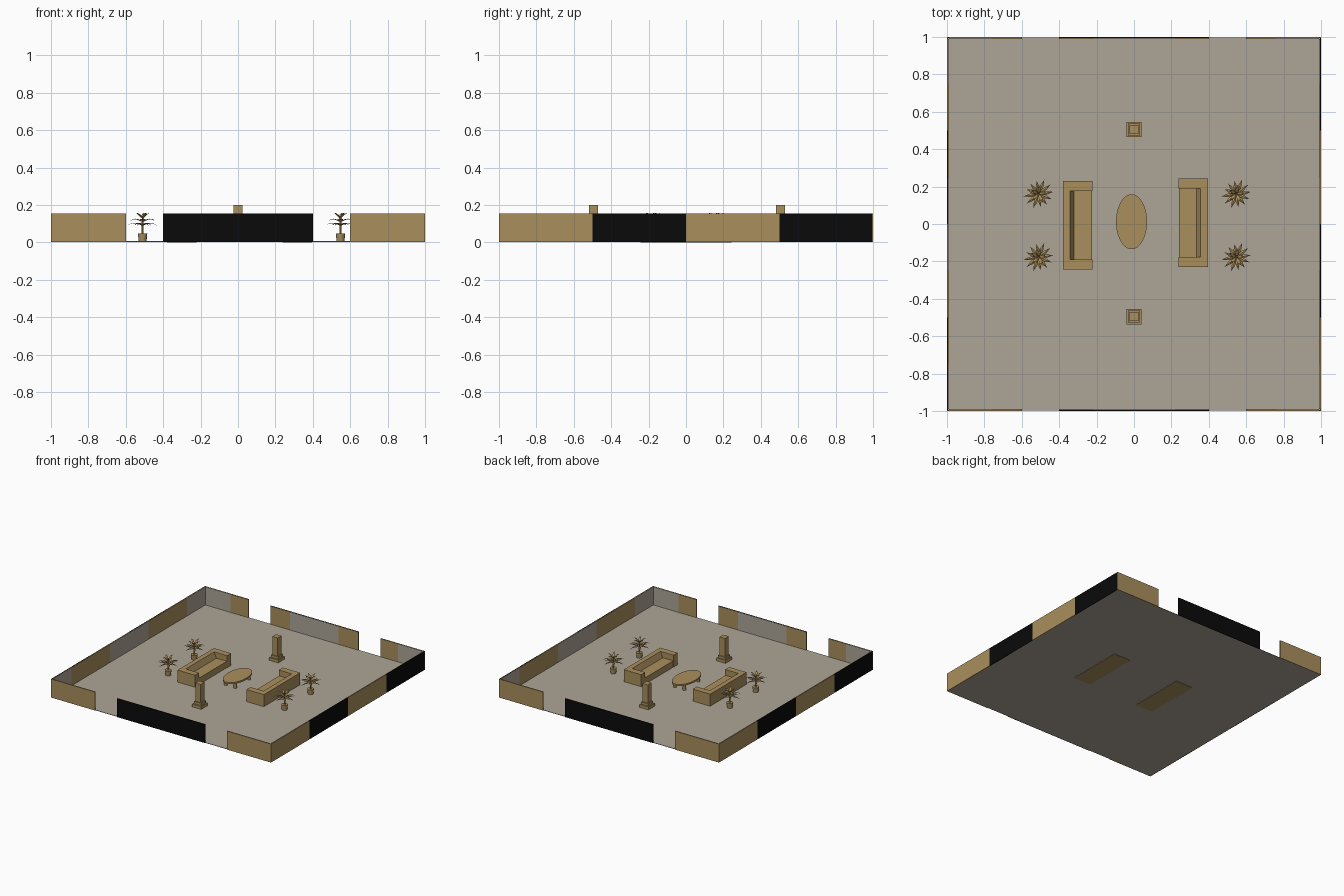
import bpy, bmesh, math
from mathutils import Vector

if "Cube" in bpy.data.objects:
    bpy.data.objects.remove(bpy.data.objects["Cube"])


def material(name, rgb):
    m = bpy.data.materials.new(name)
    m.diffuse_color = (*rgb, 1)
    m.use_nodes = True
    m.node_tree.nodes["Principled BSDF"].inputs["Base Color"].default_value = m.diffuse_color
    return m


TAN = material("tan", (0.40, 0.275, 0.11))
GREY = material("warm_grey", (0.42, 0.375, 0.31))
BLACK = material("black", (0.003, 0.003, 0.003))


def finish(name, bm, mat, loc=(0, 0, 0), rot=0):
    me = bpy.data.meshes.new(name)
    bm.to_mesh(me)
    bm.free()
    me.materials.append(mat)
    ob = bpy.data.objects.new(name, me)
    ob.location = loc
    ob.rotation_euler.z = rot
    bpy.context.collection.objects.link(ob)
    return ob


def add_box(bm, x0, x1, y0, y1, z0, z1):
    x0, x1 = sorted((x0, x1))
    y0, y1 = sorted((y0, y1))
    for v in bmesh.ops.create_cube(bm, size=1)["verts"]:
        v.co = Vector((x1 if v.co.x > 0 else x0, y1 if v.co.y > 0 else y0,
                       z1 if v.co.z > 0 else z0))


def box(name, mat, *dims):
    bm = bmesh.new()
    add_box(bm, *dims)
    return finish(name, bm, mat)


def add_cone(bm, r0, r1, z0, z1, x=0, y=0, n=16):
    res = bmesh.ops.create_cone(bm, cap_ends=True, segments=n, radius1=r0,
                                radius2=r1, depth=z1 - z0)
    bmesh.ops.translate(bm, verts=res["verts"], vec=(x, y, (z0 + z1) / 2))


# floor slab
box("floor", GREY, -0.996, 0.996, -0.996, 0.996, 0.003, 0.006)

# walls: coloured outside skin plus thin inside lining; opposite walls are half-turn copies
Z0, Z1 = 0.003, 0.155
OUT, MID, INN = 1.0, 0.994, 0.990
back_outer = [(-1, -0.6, TAN), (-0.4, 0.4, BLACK), (0.6, 1, TAN)]
back_inner = [(-0.99, -0.76, GREY), (-0.76, -0.6, TAN), (-0.4, -0.22, TAN), (-0.22, 0.22, GREY),
              (0.22, 0.4, TAN), (0.6, 0.76, TAN), (0.76, 0.99, GREY)]
side_outer = [(-0.994, -0.5, BLACK), (-0.5, 0, TAN), (0, 0.5, BLACK), (0.5, 0.994, TAN)]
side_inner = [(-0.99, -0.75, GREY), (-0.75, -0.25, TAN), (-0.25, 0.25, GREY),
              (0.25, 0.75, TAN), (0.75, 0.99, GREY)]
for s, end, side in ((1, "back", "left"), (-1, "front", "right")):
    for a, b, m in back_outer:
        box(end + "_wall", m, s * a, s * b, s * MID, s * OUT, Z0, Z1)
    for a, b, m in back_inner:
        box(end + "_wall_lining", m, s * a, s * b, s * INN, s * MID, Z0, Z1 - 0.0005)
    for a, b, m in side_outer:
        box(side + "_wall", m, -s * OUT, -s * MID, s * a, s * b, Z0, Z1)
    for a, b, m in side_inner:
        box(side + "_wall_lining", m, -s * MID, -s * INN, s * a, s * b, Z0, Z1 - 0.0005)


# sofas: arms, seat and a back with a sloping front
def sofa(name, x, y, rot):
    bm = bmesh.new()
    for s in (-1, 1):
        add_box(bm, -0.079, 0.079, s * 0.184, s * 0.236, 0, 0.105)
    add_box(bm, -0.079, 0.076, -0.184, 0.184, 0, 0.058)
    profile = [(-0.079, 0.058), (-0.019, 0.058), (-0.040, 0.105), (-0.079, 0.105)]
    face = bm.faces.new([bm.verts.new((px, -0.184, pz)) for px, pz in profile])
    ext = bmesh.ops.extrude_face_region(bm, geom=[face], use_keep_orig=True)
    bmesh.ops.translate(bm, vec=(0, 0.368, 0),
                        verts=[v for v in ext["geom"] if isinstance(v, bmesh.types.BMVert)])
    bmesh.ops.recalc_face_normals(bm, faces=bm.faces)
    finish(name, bm, TAN, (x, y, 0), rot)


sofa("left_sofa", -0.301, -0.007, 0)
sofa("right_sofa", 0.316, 0.007, math.pi)

# oval table with four round legs
bm = bmesh.new()
add_cone(bm, 1, 1, 0.05, 0.063, n=40)
bmesh.ops.scale(bm, vec=(0.083, 0.147, 1), verts=bm.verts)
finish("table_top", bm, TAN, (-0.013, 0.012, 0))
bm = bmesh.new()
for sx in (-1, 1):
    for sy in (-1, 1):
        add_cone(bm, 0.012, 0.012, 0.006, 0.051, sx * 0.043, sy * 0.09)
finish("table_legs", bm, TAN, (-0.013, 0.012, 0))

# stepped display pillars
for y in (-0.5, 0.5):
    bm = bmesh.new()
    for w, z0, z1 in ((0.041, 0.006, 0.03), (0.032, 0.03, 0.05), (0.024, 0.05, 0.2)):
        add_box(bm, -w, w, -w, w, z0, z1)
    finish("pillar", bm, TAN, (0, y + 0.005, 0))


# potted palms: pot, stem and tiers of arching, folded leaves
def leaf(bm, angle, length, z, rise, droop, width):
    d = Vector((math.cos(angle), math.sin(angle), 0))
    side = Vector((-d.y, d.x, 0))
    prev = None
    for i in range(6):
        t = i / 5
        mid = d * (0.003 + length * t) + Vector((0, 0, z + rise * t - droop * t * t))
        w = width * (0.15 + math.sin(math.pi * t ** 0.85)) * (1 - t ** 4)
        row = [bm.verts.new(mid + side * k * w + Vector((0, 0, -abs(k) * w * 0.35)))
               for k in (-1, 0, 1)]
        if prev:
            for k in (0, 1):
                bm.faces.new((prev[k], row[k], row[k + 1], prev[k + 1]))
        prev = row


def plant(x, y):
    bm = bmesh.new()
    add_cone(bm, 0.021, 0.025, 0.006, 0.047)
    finish("pot", bm, TAN, (x, y, 0))
    bm = bmesh.new()
    add_cone(bm, 0.006, 0.004, 0.045, 0.135, n=8)
    finish("stem", bm, TAN, (x, y, 0))
    bm = bmesh.new()
    # count, length, start height, rise, droop, half width
    for tier, (n, length, z, rise, droop, w) in enumerate((
            (6, 0.076, 0.09, 0.055, 0.055, 0.009),
            (6, 0.072, 0.11, 0.06, 0.055, 0.009),
            (5, 0.045, 0.128, 0.065, 0.035, 0.008))):
        for i in range(n):
            leaf(bm, 2 * math.pi * (i + tier * 0.5) / n + 0.15,
                 length * (1 + 0.1 * math.sin(i * 2.3 + tier)), z, rise, droop, w)
    # turn the upper side of every leaf upward
    for f in bm.faces:
        f.normal_update()
        if f.normal.z < 0:
            f.normal_flip()
    finish("leaves", bm, TAN, (x, y, 0))


for x in (-0.51, 0.548):
    for y in (-0.178, 0.16):
        plant(x, y)
